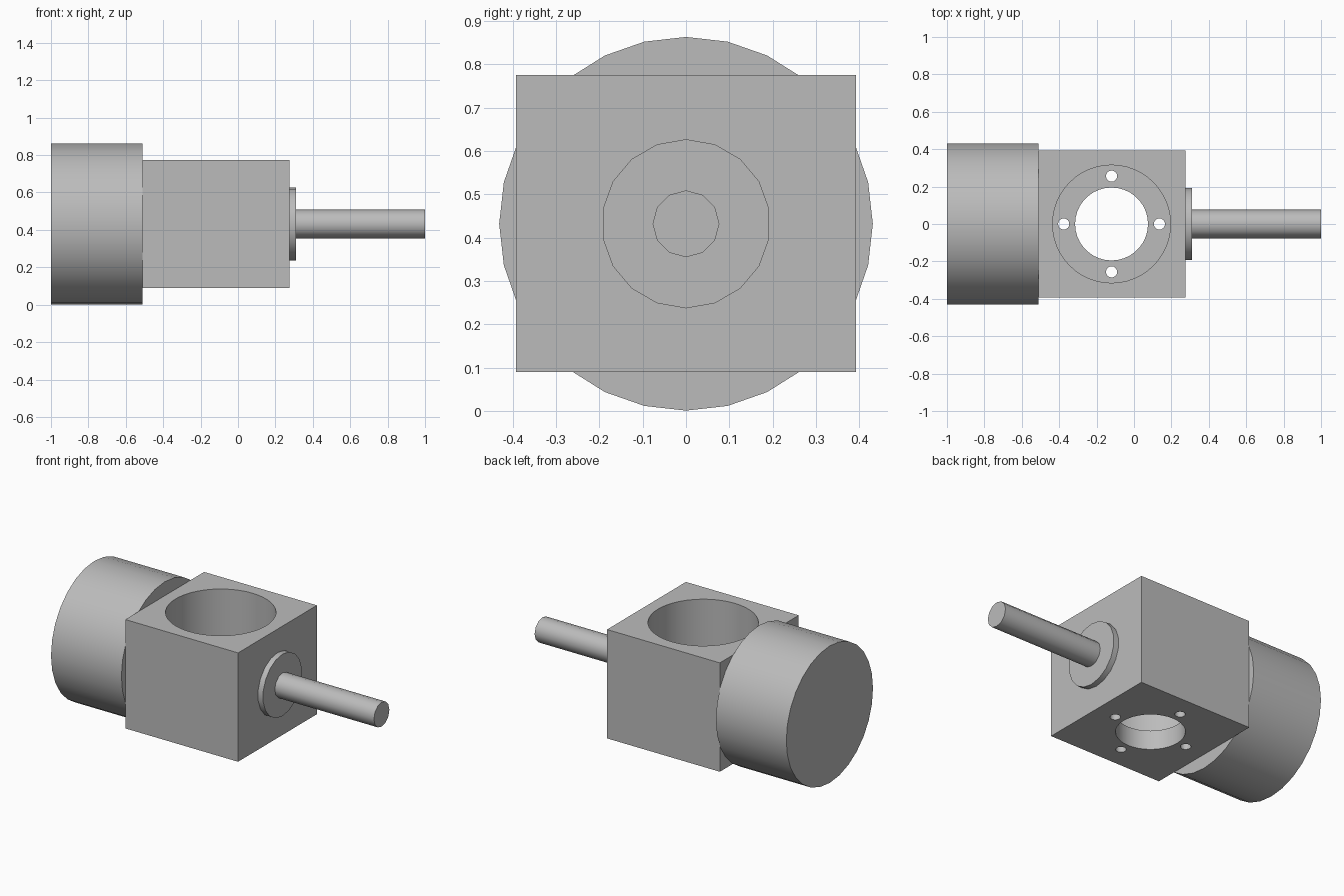
import bpy
from math import radians, cos, sin, pi

default = bpy.data.objects.get("Cube")
if default:
    bpy.data.objects.remove(default, do_unlink=True)

metal = bpy.data.materials.new("plain grey metal")
metal.use_nodes = True
GREY = (0.5, 0.5, 0.5, 1)
metal.diffuse_color = GREY
metal.node_tree.nodes["Principled BSDF"].inputs["Base Color"].default_value = GREY

AXIS_Z = 0.432
BORE_X = -0.12
BOTTOM, TOP = 0.09, 0.775
FLOOR = 0.12


def smooth(obj):
    bpy.ops.object.select_all(action="DESELECT")
    obj.select_set(True)
    bpy.context.view_layer.objects.active = obj
    bpy.ops.object.shade_smooth_by_angle(angle=radians(35))


def axle_part(name, x0, x1, radius, sides):
    """Cylinder lying along x, with a vertex at the top."""
    bpy.ops.mesh.primitive_cylinder_add(
        vertices=sides, radius=radius, depth=x1 - x0,
        location=((x0 + x1) / 2, 0, AXIS_Z), rotation=(0, -pi / 2, 0))
    # put the first vertex at the top
    obj = bpy.context.object
    obj.rotation_euler = (pi / 2, 0, pi / 2)
    obj.name = name
    obj.data.materials.append(metal)
    smooth(obj)
    return obj


def drill(body, x, y, z0, z1, radius, sides):
    """Cut a vertical round hole in the body."""
    bpy.ops.mesh.primitive_cylinder_add(
        vertices=sides, radius=radius, depth=z1 - z0, location=(x, y, (z0 + z1) / 2))
    cutter = bpy.context.object
    cutter.hide_render = True
    mod = body.modifiers.new("hole", "BOOLEAN")
    mod.operation, mod.solver, mod.object = "DIFFERENCE", "EXACT", cutter
    bpy.context.view_layer.objects.active = body
    bpy.ops.object.modifier_apply(modifier=mod.name)
    bpy.data.objects.remove(cutter, do_unlink=True)


# Motor drum, collar and shaft along one axis
axle_part("motor_drum", -1.0, -0.51, 0.431, 28)
axle_part("shaft_collar", 0.27, 0.31, 0.195, 18)
axle_part("shaft", 0.30, 1.0, 0.077, 12)

# Square housing
bpy.ops.mesh.primitive_cube_add(size=1, location=(-0.1175, 0, (BOTTOM + TOP) / 2))
housing = bpy.context.object
housing.name = "housing"
housing.scale = (0.785, 0.784, TOP - BOTTOM)
bpy.ops.object.transform_apply(location=True, rotation=True, scale=True)
housing.data.materials.append(metal)

# Wide bore from the top, narrow bore and four bolt holes through the floor
drill(housing, BORE_X, 0, BOTTOM + FLOOR, TOP + 0.1, 0.315, 48)
drill(housing, BORE_X, 0, BOTTOM - 0.1, BOTTOM + FLOOR + 0.1, 0.195, 36)
for i in range(4):
    a = i * pi / 2
    drill(housing, BORE_X + 0.256 * cos(a), 0.256 * sin(a),
          BOTTOM - 0.1, BOTTOM + FLOOR + 0.1, 0.03, 16)
smooth(housing)
